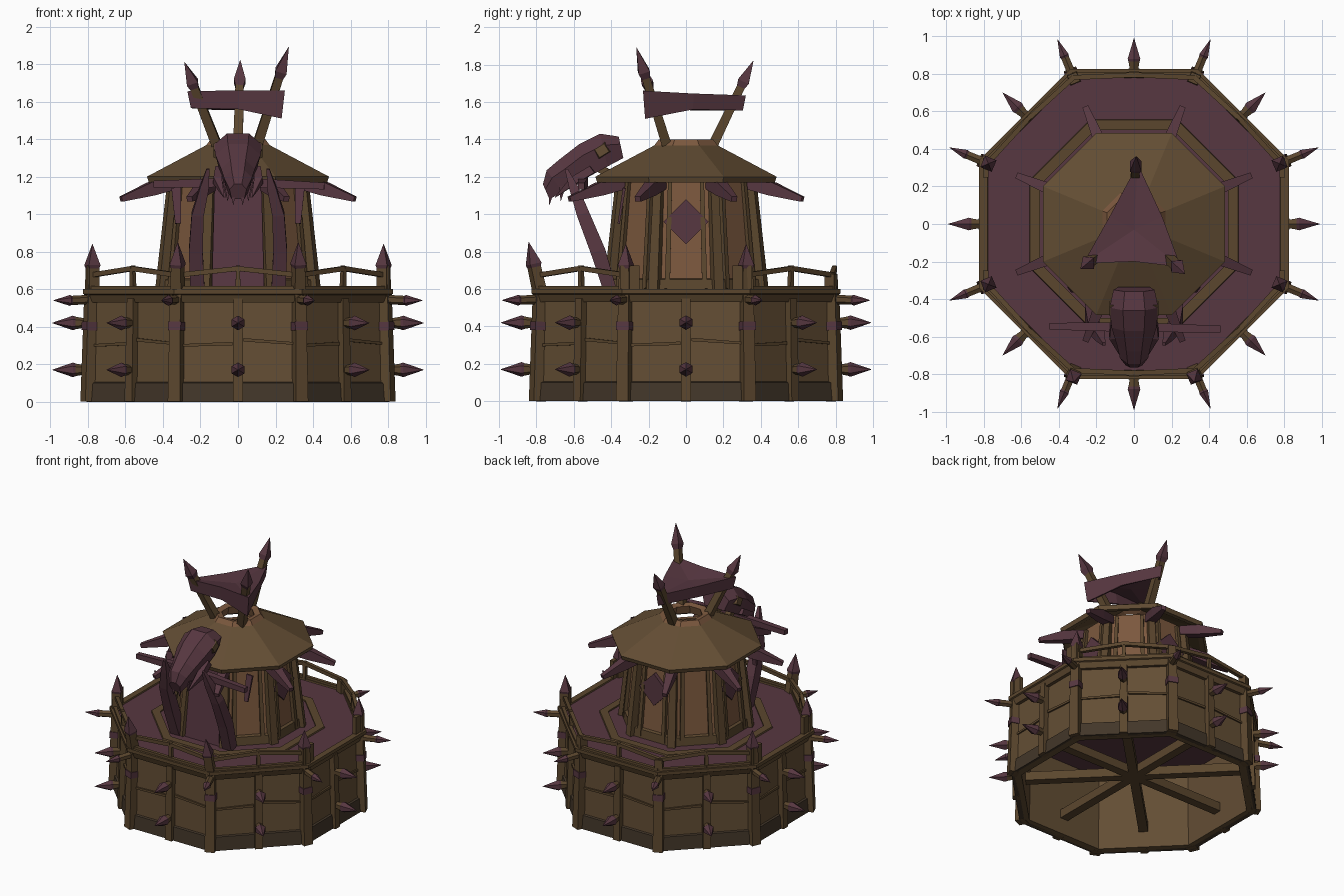
import bpy, bmesh
from math import pi, cos, sin, tan, radians, sqrt
from mathutils import Vector as V

if "Cube" in bpy.data.objects:
    bpy.data.objects.remove(bpy.data.objects["Cube"])

def material(name, c):
    m = bpy.data.materials.new(name)
    m.diffuse_color = (*c, 1)
    m.use_nodes = True
    m.node_tree.nodes["Principled BSDF"].inputs["Base Color"].default_value = m.diffuse_color
    return m

WOOD = material("wood", (0.125, 0.075, 0.034))
POST = material("post_wood", (0.105, 0.062, 0.027))
DARK = material("dark_wood", (0.055, 0.037, 0.022))
CLAY = material("tower_wood", (0.2, 0.098, 0.048))
PURPLE = material("purple", (0.095, 0.038, 0.052))
C8 = cos(pi / 8)
Z = V((0, 0, 1))

def polar(a, r, z):
    """Point at angle a (degrees), radius r and height z."""
    return V((r * cos(radians(a)), r * sin(radians(a)), z))

def finish(name, bm, mat):
    bmesh.ops.recalc_face_normals(bm, faces=bm.faces)
    me = bpy.data.meshes.new(name)
    bm.to_mesh(me)
    bm.free()
    me.materials.append(mat)
    ob = bpy.data.objects.new(name, me)
    bpy.context.collection.objects.link(ob)
    return ob

def loft(bm, rings, closed=False, caps=True):
    rows = [[bm.verts.new(p) for p in r] for r in rings]
    n = len(rows[0])
    pairs = list(zip(rows, rows[1:])) + ([(rows[-1], rows[0])] if closed else [])
    for a, b in pairs:
        for i in range(n):
            bm.faces.new((a[i], a[(i + 1) % n], b[(i + 1) % n], b[i]))
    if caps and not closed:
        bm.faces.new(rows[0])
        bm.faces.new(rows[-1])

def octagon(name, profile, mat, closed=True):
    """Eight-sided lathe; profile is (distance to flat side, height)."""
    bm = bmesh.new()
    loft(bm, [[polar(22.5 + 45 * i, r / C8, z) for i in range(8)] for r, z in profile], closed)
    return finish(name, bm, mat)

def bars(name, items, mat):
    """Bars along points; each item = (points, half sizes, sides, side vector or None)."""
    bm = bmesh.new()
    for pts, sizes, n, side in items:
        pts = [V(p) for p in pts]
        d = (pts[-1] - pts[0]).normalized()
        s = V(side) if side else (d.cross(Z) if abs(d.z) < 0.95 else V((1, 0, 0)))
        s = (s - d * s.dot(d)).normalized()
        t = d.cross(s)
        k = sqrt(2) if n == 4 else 1
        rings = []
        for p, w in zip(pts, sizes):
            a, b = w if isinstance(w, tuple) else (w, w)
            rings.append([p + s * a * k * cos(2 * pi * (i + .5) / n) + t * b * k * sin(2 * pi * (i + .5) / n)
                          for i in range(n)])
        loft(bm, rings)
    return finish(name, bm, mat)

corners = [22.5 + 45 * i for i in range(8)]
sides = [45 * i for i in range(8)]
tang = lambda a: polar(a + 90, 1, 0)

# Hollow base with baseboard, rim and deck
octagon("base_wall", [(.79, 0), (.775, .57), (.73, .57), (.74, 0)], WOOD)
octagon("baseboard", [(.808, 0), (.8, .1), (.775, .11), (.775, 0)], DARK)
octagon("base_rim", [(.80, .53), (.815, .57), (.825, .575), (.825, .6), (.78, .6), (.76, .53)], POST)
octagon("deck", [(.01, .555), (.79, .555), (.79, .59), (.01, .59)], PURPLE, False)
octagon("deck_inner_trim", [(.56, .585), (.555, .6), (.5, .6), (.5, .585)], POST)

# Wall posts, purple wraps, horizontal battens and floor spokes
bars("base_corner_posts", [([polar(a, .86, 0), polar(a, .845, .57)], [.035, .03], 4, tang(a)) for a in corners], POST)
bars("base_mid_posts", [([polar(a, .8, 0), polar(a, .79, .55)], [.028, .024], 4, tang(a)) for a in sides], POST)
bars("post_wraps", [([polar(a, .851, .38), polar(a, .849, .425)], [.037, .037], 4, tang(a)) for a in corners], PURPLE)
bars("wall_battens", [([polar(a, .785, z) - tang(a) * s * .03, polar(a, .785, z + dz) - tang(a) * s * .31],
                       [.009, .007], 4, None) for a in sides for s, z, dz in ((1, .31, -.01), (-1, .33, -.02))], POST)
bars("floor_spokes", [([polar(a, .77, .15), polar(a + 180, .77, .15)], [.032, .032], 4, None) for a in sides[:4]], POST)

# Spikes around the wall: shafts and pointed tips
bars("spike_shafts", [([polar(a, .84, .545), polar(a, .97, .54)], [.026, .024], 6, None) for a in corners]
     + [([polar(a, .78, z), polar(a, .88, z)], [.018, .036], 6, None) for a in sides for z in (.17, .42)], POST)
bars("spike_tips", [([polar(a, .95, .54), polar(a, .97, .54), polar(a, 1.065, .54)], [.02, .029, .001], 6, None) for a in corners]
     + [([polar(a, .865, z), polar(a, .88, z), polar(a, .99, z)], [.034, .039, .001], 6, None)
        for a in sides for z in (.17, .42)], PURPLE)

# Deck posts: tall ones with purple points, short ones at the back
shafts, points = [], []
for a in corners:
    front, back = 240 < a < 300, 60 < a < 120
    p = polar(a, .84, .56)
    if back:
        shafts.append(([p, p + V((0, 0, .12))], [.03, .026], 4, tang(a)))
        continue
    lean = V((0, -.065, .29)) if front else polar(a, .0, .28)
    shafts.append(([p, p + lean * .55], [.031, .028], 4, tang(a)))
    points.append(([p + lean * .5, p + lean * .6, p + lean], [.025, .033, .001], 4, tang(a)))
bars("deck_posts", shafts, POST)
bars("deck_post_points", points, PURPLE)

# Bent railings on every side except the two openings, which get stub panels
rails = []
for a in sides:
    if a in (0, 180):
        continue
    m = polar(a, .795, .71)
    rails.append(([polar(a, .79, .58), m + Z * .015], [.013, .011], 4, tang(a)))
    for s in (-1, 1):
        rails.append(([m, polar(a + s * 22.5, .845, .675)], [.013, .013], 4, None))
        rails.append(([polar(a, .8, .605), polar(a + s * 22.5, .86, .605)], [.012, .012], 4, None))
bars("railings", rails, POST)
bars("stub_panels", [([(x, y, .58), (x, y, .725)], [(.015, .052), (.015, .052)], 4, (1, 0, 0))
                     for x in (-.79, .79) for y in (-.3, .3)], POST)

# Tower with posts, foot boards and roof
octagon("tower_wall", [(.395, .585), (.34, 1.2), (.31, 1.2), (.36, .585)], CLAY)
bars("tower_corner_posts", [([polar(a, .44, .585), polar(a, .375, 1.19)], [.028, .022], 4, tang(a)) for a in corners], POST)
octagon("tower_foot", [(.415, .585), (.408, .65), (.38, .66), (.38, .585)], POST)
bars("tower_battens", [([polar(a, .405, .6) + tang(a) * s * .1, polar(a, .352, 1.18) + tang(a) * s * .085],
                        [.014, .011], 4, tang(a)) for a in sides for s in (-1, 1) if a != 270], POST)
octagon("roof", [(.475, 1.17), (.485, 1.2), (.165, 1.37), (.13, 1.355), (.44, 1.175)], WOOD)
octagon("roof_collar", [(.175, 1.36), (.145, 1.4), (.105, 1.39), (.12, 1.33)], CLAY)

# Diamonds on three tower sides
for a, n in ((0, "right"), (90, "back"), (180, "left")):
    bars("diamond_" + n, [([polar(a, .355, .96), polar(a, .382, .96)], [.085, .085], 4, None)], PURPLE)
    ob = bpy.data.objects["diamond_" + n]
    c = polar(a, .37, .96)
    bm = bmesh.new()
    bm.from_mesh(ob.data)
    from mathutils import Matrix
    bmesh.ops.rotate(bm, cent=c, matrix=Matrix.Rotation(pi / 4, 3, polar(a, 1, 0)), verts=bm.verts)
    bmesh.ops.scale(bm, vec=(1, 1, 1), verts=bm.verts)
    bm.to_mesh(ob.data)
    bm.free()

# Tusks under the eave
bars("eave_tusks", [([polar(a, .36, 1.165), polar(a, .5, 1.135), polar(a, .675, 1.08)],
                     [(.035, .03), (.03, .036), (.016, .014)], 4, None) for a in corners], PURPLE)

# Front entrance: door, curved tusk legs, crossbar and hanging tatters
bars("door", [([(0, -.415, .59), (0, -.362, 1.17)], [(.14, .012), (.125, .012)], 4, (1, 0, 0))], PURPLE)
for s, n in ((-1, "left"), (1, "right")):
    bars("entrance_tusk_" + n, [([(s * .215, -.405, .59), (s * .225, -.47, .8), (s * .215, -.55, 1.0),
                                 (s * .18, -.6, 1.14), (s * .16, -.64, 1.24)],
                                [(.038, .035), (.037, .04), (.032, .034), (.024, .024), (.008, .008)], 4, (1, 0, 0))], PURPLE)
    bars("hanging_tatter_" + n, [([(s * .33, -.33, 1.14), (s * .32, -.36, .95)], [(.025, .008), (.015, .006)], 4, (1, 0, 0))], PURPLE)
bars("entrance_crossbar", [([(-.45, -.545, 1.16), (0, -.55, 1.17), (.46, -.56, 1.15)], [.018, .026, .018], 4, None)], PURPLE)
bars("skull_brace", [([(s * .06, -.34, 1.17), (s * .05, -.5, 1.27)], [.022, .022], 4, None) for s in (-1, 1)], POST)

# Beast skull: sections of (top y, top z, bottom y, bottom z, half width)
bm = bmesh.new()
rings = []
for ty, tz, by, bz, w in ((-.36, 1.415, -.335, 1.30, .11), (-.46, 1.43, -.42, 1.255, .13), (-.57, 1.375, -.52, 1.2, .12),
                          (-.68, 1.29, -.59, 1.15, .09), (-.745, 1.235, -.66, 1.12, .075), (-.765, 1.16, -.73, 1.08, .045)):
    t, b = V((0, ty, tz)), V((0, by, bz))
    rings.append([q + V((x * w, 0, 0)) for q, x in ((t, -.45), (t, .45), (t.lerp(b, .35), 1), (b, .75), (b, -.75), (t.lerp(b, .35), -1))])
loft(bm, rings)
finish("beast_skull", bm, PURPLE)
bars("skull_eyes", [([(s * .09, -.45, 1.34), (s * .131, -.45, 1.34)], [(.045, .035), (.03, .025)], 4, (0, .8, .5)) for s in (-1, 1)], WOOD)
bars("skull_teeth", [([(s * x, y, z + .03), (s * x, y - .01, z - .05)], [.017, .001], 4, None)
                     for s in (-1, 1) for x, y, z in ((.025, -.72, 1.1), (.055, -.66, 1.12), (.065, -.6, 1.14))], PURPLE)
bars("skull_horns", [([(s * .1, -.5, 1.24), (s * .11, -.6, 1.18), (s * .075, -.7, 1.09)], [.022, .022, .002], 4, None) for s in (-1, 1)], PURPLE)

# Rooftop poles with pointed tips, and a triangular hide between them
poles = [((-.11, -.1, 1.36), (-.285, -.24, 1.81)), ((.1, -.1, 1.36), (.27, -.265, 1.89)), ((0, .14, 1.36), (.012, .36, 1.82))]
L = [(V(a), V(b)) for a, b in poles]
bars("roof_poles", [([a, a.lerp(b, .73)], [.026, .022], 4, (1, 0, 0)) for a, b in L], POST)
bars("roof_pole_points", [([a.lerp(b, .68), a.lerp(b, .76), b], [.02, .031, .001], 4, (1, 0, 0)) for a, b in L], PURPLE)
bm = bmesh.new()
tri = [V((-.27, -.21, 1.655)), V((0, -.2, 1.66)), V((.25, -.23, 1.66)), V((.15, .04, 1.645)), V((.02, .32, 1.635)), V((-.13, .04, 1.64))]
drop = [.09, .1, .15, .085, .08, .085]
top = [bm.verts.new(p) for p in tri]
low = [bm.verts.new(V((p.x * .93, p.y * .95, p.z - d))) for p, d in zip(tri, drop)]
mid = bm.verts.new((0, -.03, 1.625))
for i in range(6):
    j = (i + 1) % 6
    bm.faces.new((top[i], top[j], mid))
    bm.faces.new((top[j], top[i], low[i], low[j]))
hide = finish("roof_hide", bm, PURPLE)
hide.modifiers.new("thickness", 'SOLIDIFY').thickness = .015
